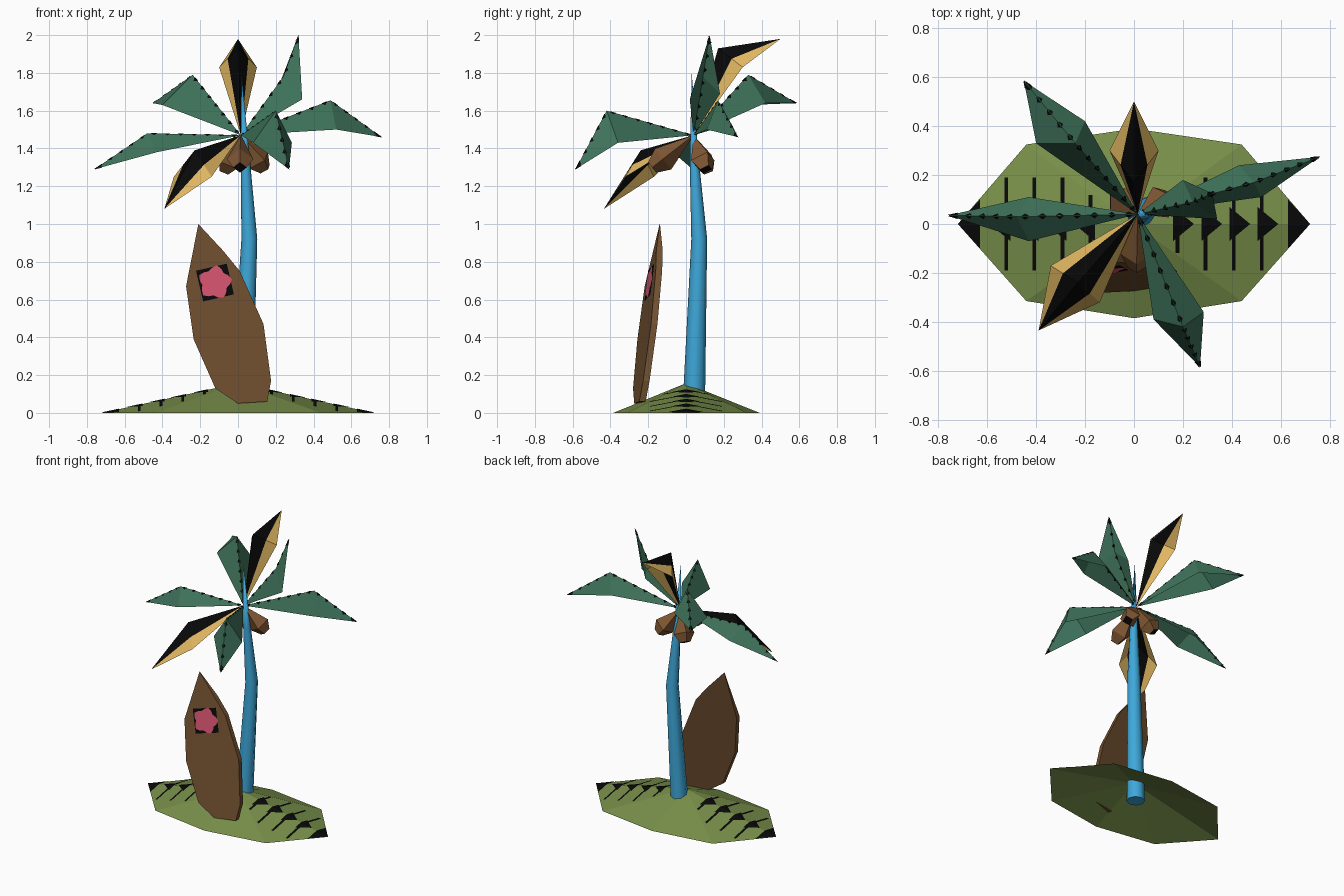
import bpy, math
from math import sin, cos, pi
from mathutils import Vector as V

cube = bpy.data.objects.get("Cube")
if cube:
    bpy.data.objects.remove(cube)


def material(name, r, g, b):
    lin = [((c / 255 + 0.055) / 1.055) ** 2.4 for c in (r, g, b)] + [1]
    m = bpy.data.materials.new(name)
    m.use_nodes = True
    m.diffuse_color = lin
    node = m.node_tree.nodes["Principled BSDF"]
    node.inputs["Base Color"].default_value = lin
    node.inputs["Roughness"].default_value = 0.9
    return m


GREEN = material("leaf green", 62, 114, 90)
YELLOW = material("dry leaf yellow", 226, 184, 98)
BLACK = material("black", 8, 8, 8)
BROWN = material("board brown", 112, 79, 47)
NUT = material("coconut brown", 128, 87, 51)
BLUE = material("trunk blue", 62, 168, 218)
GRASS = material("grass green", 120, 143, 74)
PINK = material("flower pink", 214, 84, 112)


def build(name, verts, faces, *mats, rule=None):
    me = bpy.data.meshes.new(name)
    me.from_pydata([tuple(v) for v in verts], [], faces)
    for m in mats:
        me.materials.append(m)
    if rule:
        for p in me.polygons:
            p.material_index = rule(p.index)
    me.update()
    ob = bpy.data.objects.new(name, me)
    bpy.context.collection.objects.link(ob)
    return ob


# Island: open shallow eight-sided cone
H = 0.157
rim = [(0.72, 0), (0.44, 0.325), (0, 0.39), (-0.44, 0.325),
       (-0.72, 0), (-0.44, -0.315), (0, -0.385), (0.44, -0.315)]
build("island", [(0, 0, H)] + [(x, y, 0) for x, y in rim],
      [(0, i + 1, (i + 1) % 8 + 1) for i in range(8)], GRASS)


def on_island(x, y):
    ax, ay = abs(x), abs(y)
    drop = max(1.389 * ax + 1.215 * ay, 0.408 * ax + 2.564 * ay)
    return (x, y, H * (1 - drop) + 0.003)


# Island markings: thin bars, arrowheads and dark end tips, bent over the ridge
verts, faces = [], []


def patch(points):
    faces.append(tuple(range(len(verts), len(verts) + len(points))))
    verts.extend(on_island(*p) for p in points)


for sx in (-1, 1):
    for sy in (-1, 1):
        for x in (0.17, 0.285, 0.40, 0.515):
            w = min(0.19, 0.7 * x)
            patch([(sx * x, 0), (sx * (x + 0.015), 0),
                   (sx * (x + 0.015), sy * w), (sx * x, sy * w)])
            patch([(sx * (x - 0.01), 0), (sx * (x + 0.075), 0),
                   (sx * (x - 0.01), sy * 0.07)])
        patch([(sx * 0.63, 0), (sx * 0.72, 0), (sx * 0.63, sy * 0.1)])
build("island_markings", verts, faces, BLACK)

# Trunk: bent tapering tube ending in a spike
N = 8
verts, faces = [], []
for x, y, z, r in ((0.018, 0.04, 0.0, 0.06), (0.06, 0.07, 0.92, 0.042),
                   (0.04, 0.045, 1.32, 0.025)):
    verts += [(x + r * cos(2 * pi * i / N), y + r * sin(2 * pi * i / N), z)
              for i in range(N)]
verts.append((0.018, 0.03, 1.8))
for i in range(N):
    j = (i + 1) % N
    faces += [(k + i, k + j, k + N + j, k + N + i) for k in (0, N)]
    faces.append((2 * N + i, 2 * N + j, 3 * N))
faces.append(tuple(reversed(range(N))))
trunk = build("trunk", verts, faces, BLUE)
bpy.ops.object.select_all(action='DESELECT')
trunk.select_set(True)
bpy.context.view_layer.objects.active = trunk
bpy.ops.object.shade_smooth_by_angle(angle=math.radians(60))


# Surfboard: leaning outline with thin edge and a sharp tip
def on_board(x, z, off=0.0):
    return (x, -0.265 + 0.16 * x + 0.16 * z + off, z)


outline = [(-0.21, 1.0), (-0.275, 0.67), (-0.235, 0.39), (-0.12, 0.13),
           (0, 0.05), (0.155, 0.06), (0.175, 0.17), (0.135, 0.47),
           (0.01, 0.75), (-0.08, 0.86)]
n = len(outline)
T = 0.017
verts = [on_board(x, z, s * (T if i else 0.001))
         for s in (-1, 1) for i, (x, z) in enumerate(outline)]
faces = [tuple(range(n)), tuple(reversed(range(n, 2 * n)))]
faces += [(i, i + n, (i + 1) % n + n, (i + 1) % n) for i in range(n)]
build("surfboard", verts, faces, BROWN)

# Board decal: tilted dark square with a five-lobed flower
cx, cz = -0.122, 0.69
square = [(cx + 0.118 * cos(a), cz + 0.118 * sin(a))
          for a in (math.radians(58 + 90 * k) for k in range(4))]
build("decal_square", [on_board(x, z, -T - 0.003) for x, z in square],
      [(0, 1, 2, 3)], BLACK)
flower = []
for k in range(20):
    a = 2 * pi * k / 20 + 0.2
    r = 0.08 + 0.012 * cos(5 * (a - 0.2))
    flower.append((cx + r * cos(a), cz + r * sin(a)))
build("decal_flower", [on_board(x, z, -T - 0.006) for x, z in flower],
      [tuple(range(20))], PINK)

# Fronds: folded kites given by ridge, two side points and tip
CROWN = V((0.015, 0.04, 1.47))


def dry_frond(name, ridge, side_a, side_b, tip):
    ridge, tip = V(ridge), V(tip)
    a, b = V(side_a), V(side_b)
    pts = [CROWN, ridge, tip, a, ridge.lerp(a, 0.55), ridge.lerp(b, 0.55), b]
    build(name, pts, [(0, 1, 4), (1, 2, 4), (0, 5, 1), (1, 5, 2),
                      (0, 4, 3), (4, 2, 3), (0, 6, 5), (5, 6, 2)],
          BLACK, YELLOW, rule=lambda i: int(i > 3))


def green_frond(name, ridge, side_a, side_b, tip):
    ridge, tip, a, b = V(ridge), V(tip), V(side_a), V(side_b)
    build(name, [CROWN, ridge, tip, a, b],
          [(0, 1, 3), (1, 2, 3), (0, 4, 1), (1, 4, 2)], GREEN)
    # Dark spots along the ridge on both surfaces, plus a dark tip
    verts, faces = [], []
    for p, q in ((CROWN, ridge), (ridge, tip)):
        d = (q - p).normalized()
        count = max(2, round((q - p).length / 0.075))
        for side in (a, b):
            lat = side - ridge
            lat = (lat - d * lat.dot(d)).normalized()
            nor = d.cross(lat).normalized() * 0.003
            tris = []
            for k in range(count):
                c = p.lerp(q, (k + 0.5) / count)
                tris.append((c - d * 0.016, c + d * 0.016, c + lat * 0.016))
            if q is tip:
                tris.append((tip.lerp(ridge, 0.14), tip, tip.lerp(side, 0.12)))
            for tri in tris:
                for s in (-1, 1):
                    k = len(verts)
                    verts += [v + nor * s for v in tri]
                    faces.append((k, k + 1, k + 2))
    build(name + "_spots", verts, faces, BLACK)


green_frond("frond_side_right", (-0.48, 0.03, 1.48), (-0.43, 0.11, 1.38),
            (-0.43, -0.07, 1.38), (-0.76, 0.035, 1.29))
green_frond("frond_front", (0.2, -0.42, 1.60), (0.285, -0.36, 1.43),
            (0.08, -0.39, 1.43), (0.27, -0.585, 1.29))
green_frond("frond_side_left", (0.49, 0.17, 1.655), (0.43, 0.24, 1.53),
            (0.52, 0.11, 1.50), (0.76, 0.275, 1.46))
green_frond("frond_upright", (0.24, 0.09, 1.78), (0.2, 0.18, 1.69),
            (0.34, 0.02, 1.66), (0.32, 0.125, 2.0))
green_frond("frond_back", (-0.24, 0.33, 1.79), (-0.40, 0.33, 1.63),
            (-0.20, 0.42, 1.64), (-0.45, 0.585, 1.64))
dry_frond("dry_frond_back", (0, 0.17, 1.93), (-0.1, 0.3, 1.83),
          (0.1, 0.3, 1.83), (0, 0.5, 1.98))
dry_frond("dry_frond_front", (-0.23, -0.24, 1.39), (-0.34, -0.17, 1.25),
          (-0.14, -0.32, 1.25), (-0.39, -0.435, 1.08))

# Coconuts: four-sided pods hanging from the crown with dark ends
for label, end in (("front", (0.01, -0.19, 1.29)), ("left", (0.15, 0.11, 1.28)),
                   ("right", (-0.08, 0.12, 1.27))):
    d = V(end) - CROWN
    u = d.cross(V((0, 0, 1))).normalized()
    w = d.cross(u).normalized()
    ring = [CROWN + d * t + (u * cos(k * pi / 2) + w * sin(k * pi / 2)) * r
            for t, r in ((0.7, 0.07), (0.95, 0.035)) for k in range(4)]
    faces = []
    for k in range(4):
        j = (k + 1) % 4
        faces += [(0, k + 1, j + 1), (k + 1, k + 5, j + 5, j + 1)]
    build("coconut_" + label, [CROWN] + ring, faces + [(8, 7, 6, 5)],
          NUT, BLACK, rule=lambda i: int(i == 8))
